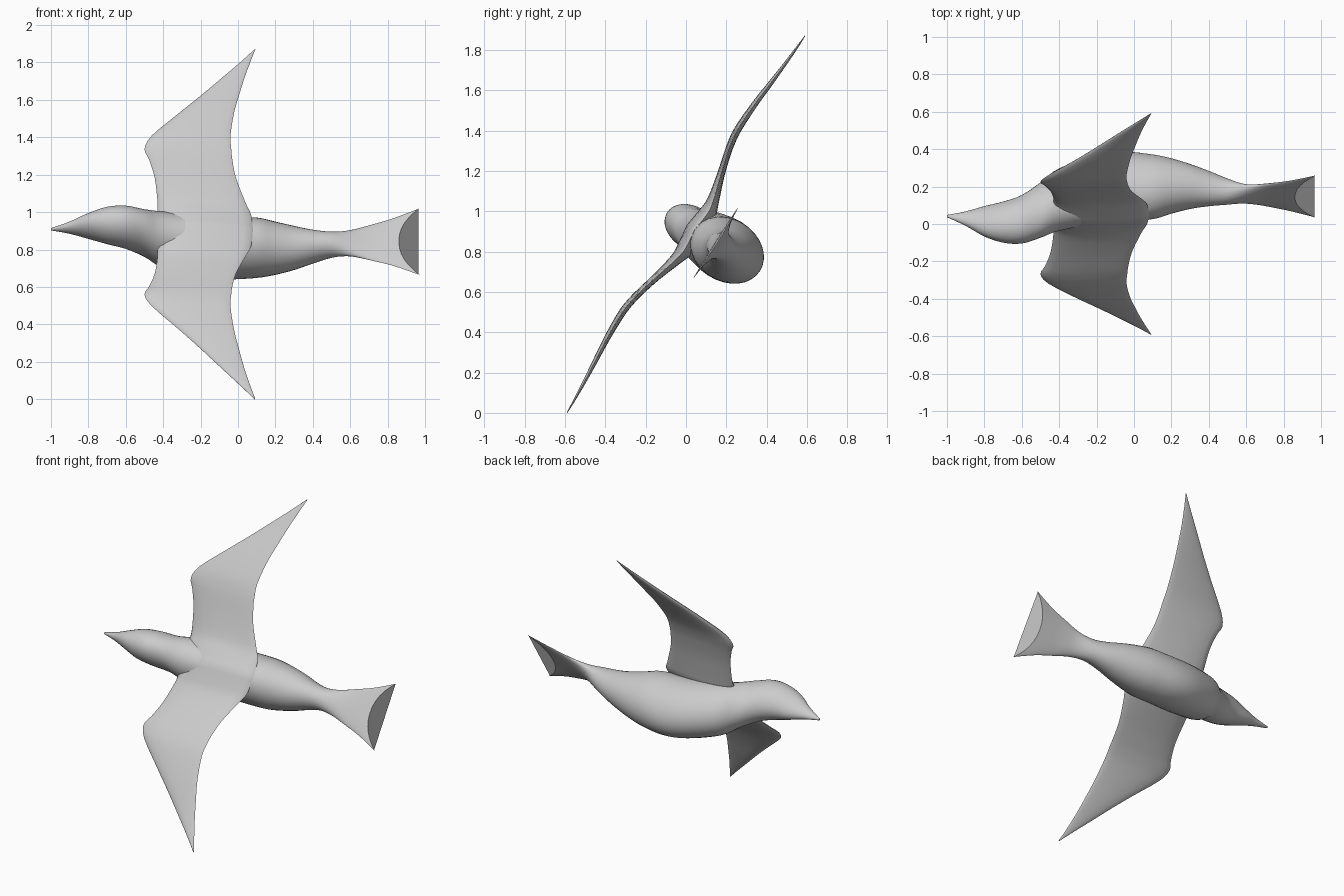
import bpy, bmesh, math
from mathutils import Vector

cube = bpy.data.objects.get("Cube")
if cube:
    bpy.data.objects.remove(cube)

grey = bpy.data.materials.new("plain grey")
grey.use_nodes = True
colour = (0.6, 0.6, 0.6, 1)
grey.diffuse_color = colour
grey.node_tree.nodes["Principled BSDF"].inputs["Base Color"].default_value = colour

# Banked flight frame: span runs wing to wing, dorsal points out of the back
SPAN = Vector((0, 0.534, 0.846))
DORSAL = Vector((0, -0.846, 0.534))
CENTRE = Vector((0, 0, 0.935))


def place(x, s, d):
    return CENTRE + Vector((x, 0, 0)) + SPAN * s + DORSAL * d


def refine(rows, steps):
    """Smoothly interpolate between stations (Catmull-Rom)."""
    out = []
    for i in range(len(rows) - 1):
        a, b, c, e = (rows[max(i - 1, 0)], rows[i], rows[i + 1],
                      rows[min(i + 2, len(rows) - 1)])
        for k in range(steps):
            t = k / steps
            out.append([0.5 * (2 * q + (r - p) * t + (2 * p - 5 * q + 4 * r - w) * t * t
                               + (3 * q - p - 3 * r + w) * t ** 3)
                        for p, q, r, w in zip(a, b, c, e)])
    return out + [list(rows[-1])]


def loft(name, rings):
    """Skin a list of closed rings and cap both ends."""
    bm = bmesh.new()
    loops = [[bm.verts.new(p) for p in ring] for ring in rings]
    n = len(loops[0])
    for a, b in zip(loops, loops[1:]):
        for i in range(n):
            j = (i + 1) % n
            bm.faces.new((a[i], a[j], b[j], b[i]))
    bm.faces.new(loops[0])
    bm.faces.new(loops[-1])
    bmesh.ops.recalc_face_normals(bm, faces=bm.faces)
    mesh = bpy.data.meshes.new(name)
    bm.to_mesh(mesh)
    bm.free()
    obj = bpy.data.objects.new(name, mesh)
    bpy.context.collection.objects.link(obj)
    mesh.materials.append(grey)
    bpy.ops.object.select_all(action='DESELECT')
    obj.select_set(True)
    bpy.context.view_layer.objects.active = obj
    bpy.ops.object.shade_smooth_by_angle(angle=math.radians(50))
    return obj


# Beak, head, trunk and forked tail: x, dorsal centre, half width, half depth, fork
body = [
    (-1.00, -0.050, 0.006, 0.006, 0), (-0.90, -0.034, 0.028, 0.042, 0),
    (-0.80, -0.017, 0.060, 0.088, 0), (-0.70, -0.012, 0.093, 0.116, 0),
    (-0.60, -0.030, 0.106, 0.138, 0), (-0.50, -0.088, 0.112, 0.160, 0),
    (-0.40, -0.155, 0.140, 0.177, 0), (-0.20, -0.218, 0.155, 0.195, 0),
    (-0.05, -0.238, 0.155, 0.196, 0), (0.10, -0.235, 0.153, 0.181, 0),
    (0.20, -0.240, 0.138, 0.152, 0), (0.30, -0.237, 0.116, 0.122, 0),
    (0.40, -0.224, 0.088, 0.097, 0), (0.50, -0.205, 0.070, 0.070, 0),
    (0.60, -0.190, 0.080, 0.035, 0), (0.70, -0.184, 0.112, 0.016, 0.01),
    (0.79, -0.178, 0.150, 0.009, 0.04), (0.86, -0.174, 0.210, 0.004, 0.11),
]
N = 32
rings = []
for x, dc, a, b, fork in refine(body, 4):
    ring = []
    for i in range(N):
        t = 2 * math.pi * i / N
        c = math.cos(t)
        ring.append(place(x + fork * abs(c) ** 2.2, a * c, dc + b * math.sin(t)))
    rings.append(ring)
loft("body_and_tail", rings)

# Wing stations: span, dorsal height, leading x, trailing x, half thickness
half_wing = [
    (0.00, -0.050, -0.42, 0.08, 0.050), (0.10, -0.062, -0.43, 0.07, 0.048),
    (0.17, -0.052, -0.43, 0.04, 0.034), (0.30, -0.015, -0.445, -0.01, 0.022),
    (0.40, 0.012, -0.475, -0.03, 0.020), (0.46, 0.025, -0.50, -0.036, 0.020),
    (0.54, 0.034, -0.46, -0.04, 0.020), (0.68, 0.030, -0.32, -0.022, 0.017),
    (0.80, 0.020, -0.20, 0.005, 0.014), (0.92, 0.010, -0.085, 0.035, 0.010),
    (1.03, 0.003, 0.02, 0.068, 0.006), (1.105, 0.0, 0.088, 0.093, 0.002),
]
half = refine(half_wing, 3)
stations = [(-s, d, l, r, h) for s, d, l, r, h in reversed(half[1:])] + half
rings = []
for s, d, lead, trail, thick in stations:
    ring = []
    for i in range(20):
        t = 2 * math.pi * i / 20
        u = 0.5 - 0.5 * math.cos(t)
        # rounded front edge, thin rear edge
        profile = math.sin(t) * (1.15 - 0.55 * u)
        ring.append(place(lead + (trail - lead) * u, s, d + thick * profile))
    rings.append(ring)
loft("wings", rings)
